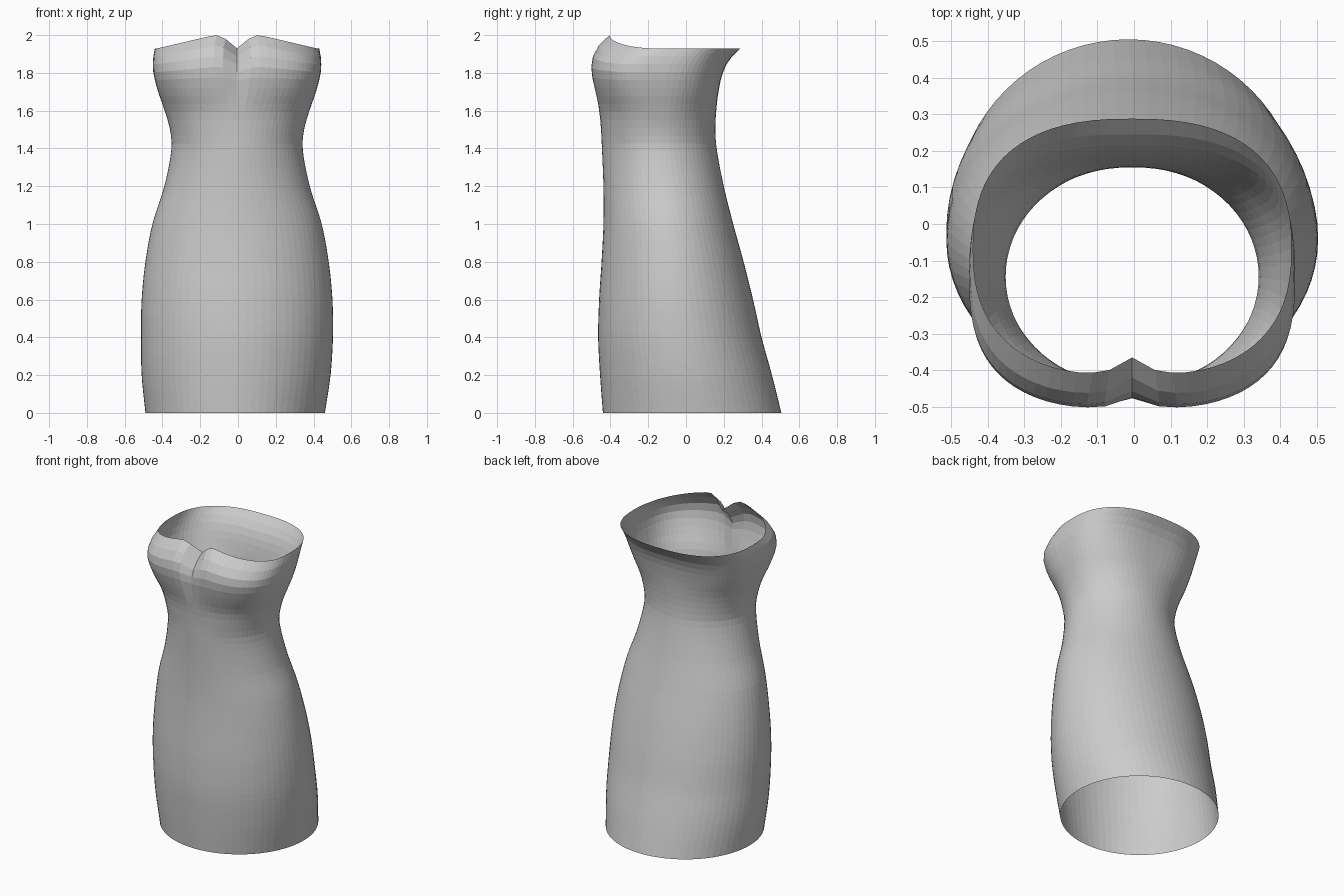
import bpy, bmesh, math

if "Cube" in bpy.data.objects:
    bpy.data.objects.remove(bpy.data.objects["Cube"], do_unlink=True)

SEGMENTS, ROWS, RIM = 72, 46, 1.93

# Cross-sections: height, half width, front y, back y, squareness, cleft depth
SECTIONS = [
    (0, .475, -.44, .505, 2, 0),
    (.2, .5, -.455, .455, 2, 0),
    (.4, .508, -.465, .4, 2, 0),
    (.6, .505, -.46, .355, 2, 0),
    (.8, .485, -.447, .305, 2, 0),
    (1, .448, -.437, .25, 2, 0),
    (1.2, .385, -.437, .2, 2, 0),
    (1.4, .347, -.445, .162, 2, 0),
    (1.5, .355, -.45, .155, 2.1, 0),
    (1.6, .383, -.46, .16, 2.2, 0),
    (1.7, .418, -.485, .172, 2.5, .015),
    (1.8, .443, -.51, .195, 2.7, .035),
    (1.87, .445, -.49, .23, 2.7, .05),
    (RIM, .435, -.42, .288, 2.5, .055),
]


def section_at(z):
    """Smooth interpolation of the section table."""
    i = 0
    while i < len(SECTIONS) - 2 and z > SECTIONS[i + 1][0]:
        i += 1
    a, b = SECTIONS[i], SECTIONS[i + 1]
    before, after = SECTIONS[max(i - 1, 0)], SECTIONS[min(i + 2, len(SECTIONS) - 1)]
    span = b[0] - a[0]
    t = (z - a[0]) / span
    result = []
    for k in range(1, len(a)):
        m0 = (b[k] - before[k]) / (b[0] - before[0]) * span
        m1 = (after[k] - a[k]) / (after[0] - a[0]) * span
        result.append((2*t**3 - 3*t*t + 1) * a[k] + (t**3 - 2*t*t + t) * m0
                      + (3*t*t - 2*t**3) * b[k] + (t**3 - t*t) * m1)
    return result


def neckline_lift(x):
    """Two peaks either side of the centre, sloping down to the sides."""
    d = abs(x)
    if d < .12:
        return .07 * math.sin(d / .12 * math.pi / 2)
    return .07 * max(0, 1 - (d - .12) / .3)


def signed_power(value, power):
    return math.copysign(abs(value) ** power, value)


def dress_point(z, angle):
    half, front, back, square, cleft = section_at(z)
    c, s = math.cos(angle), math.sin(angle)
    x = half * signed_power(c, 2 / square)
    y = (front + back) / 2 + (back - front) / 2 * signed_power(s, 2 / square)
    if s < 0:
        y += max(cleft, 0) * math.exp(-abs(x) / .06)
        blend = max(0, (z - 1.72) / (RIM - 1.72))
        lifted = z + neckline_lift(x) * blend
    else:
        lifted = z
    return x - .005 - .01 * max(0, 1 - z / .4), y, lifted


fabric = bpy.data.materials.new("grey fabric")
fabric.use_nodes = True
grey = (.6, .6, .6, 1)
fabric.diffuse_color = grey
fabric.node_tree.nodes["Principled BSDF"].inputs["Base Color"].default_value = grey

# Dress shell, open at hem and neckline
bm = bmesh.new()
rings = [[bm.verts.new(dress_point(RIM * r / ROWS, math.tau * k / SEGMENTS))
          for k in range(SEGMENTS)] for r in range(ROWS + 1)]
for low, high in zip(rings, rings[1:]):
    for k in range(SEGMENTS):
        n = (k + 1) % SEGMENTS
        bm.faces.new((low[k], low[n], high[n], high[k]))

# Centre front seam, slit open down the bust
middle = SEGMENTS * 3 // 4
seam = [bm.edges.get((a[middle], b[middle])) for a, b in zip(rings, rings[1:])
        if a[middle].co.z > 1.72]
bmesh.ops.split_edges(bm, edges=seam)

mesh = bpy.data.meshes.new("dress")
bm.to_mesh(mesh)
bm.free()
mesh.materials.append(fabric)
dress = bpy.data.objects.new("dress", mesh)
bpy.context.collection.objects.link(dress)
